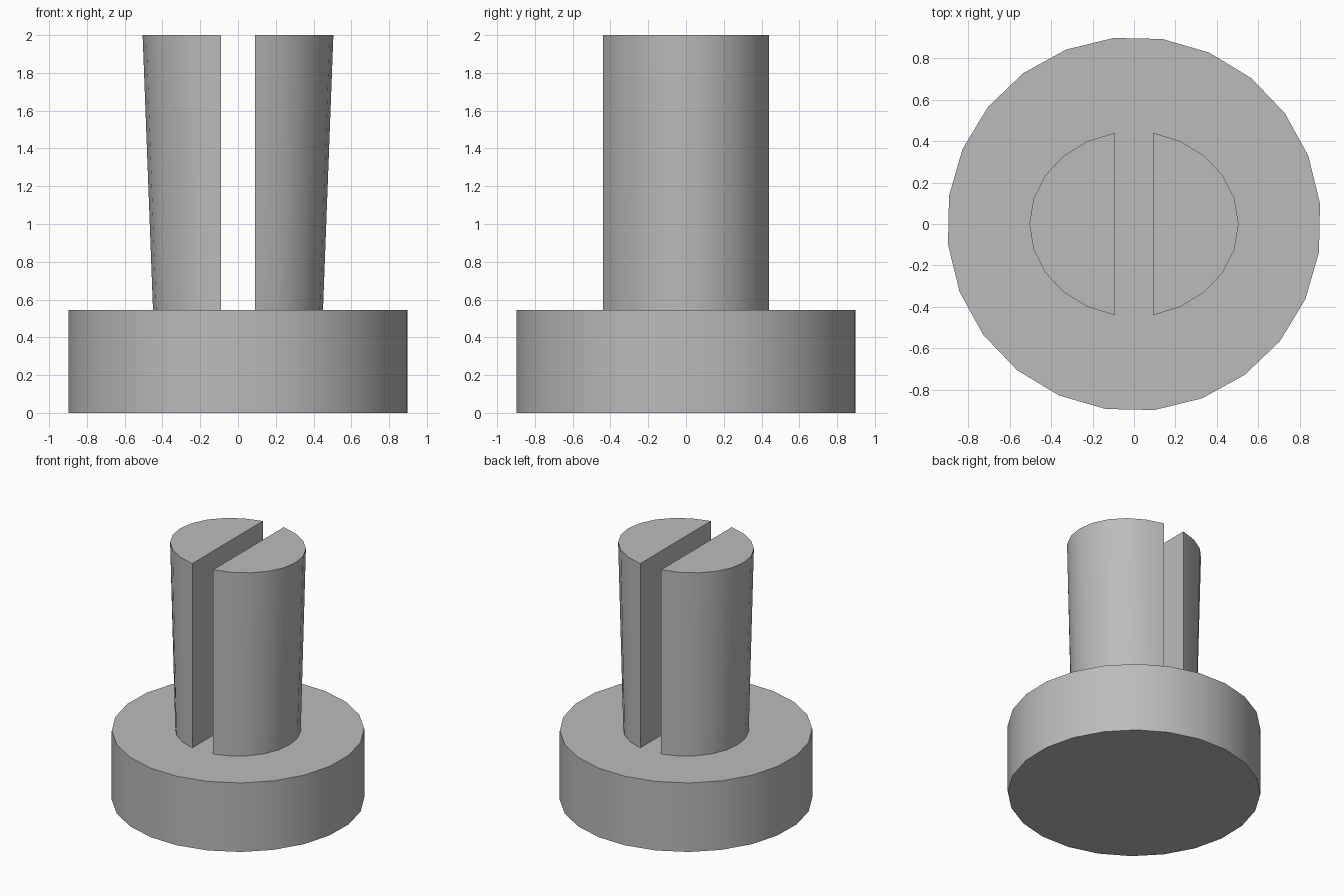
import bpy
import bmesh
from math import acos, cos, sin, radians

if "Cube" in bpy.data.objects:
    bpy.data.objects.remove(bpy.data.objects["Cube"], do_unlink=True)

BASE_TOP, TOP = 0.545, 2.0
ROD_RADIUS, HALF_GAP = 0.45, 0.091
TOP_REACH = 0.505

grey = bpy.data.materials.new("plain grey")
grey.use_nodes = True
colour = (0.5, 0.5, 0.5, 1)
grey.diffuse_color = colour
grey.node_tree.nodes["Principled BSDF"].inputs["Base Color"].default_value = colour


def loft(name, lower, upper, z0, z1):
    """Closed solid between two matching outlines."""
    bm = bmesh.new()
    low = [bm.verts.new((x, y, z0)) for x, y in lower]
    high = [bm.verts.new((x, y, z1)) for x, y in upper]
    bm.faces.new(low[::-1])
    bm.faces.new(high)
    n = len(low)
    for i in range(n):
        j = (i + 1) % n
        bm.faces.new((low[i], low[j], high[j], high[i]))
    bmesh.ops.recalc_face_normals(bm, faces=bm.faces)
    mesh = bpy.data.meshes.new(name)
    bm.to_mesh(mesh)
    bm.free()
    mesh.materials.append(grey)
    obj = bpy.data.objects.new(name, mesh)
    bpy.context.collection.objects.link(obj)
    bpy.ops.object.select_all(action="DESELECT")
    obj.select_set(True)
    bpy.context.view_layer.objects.active = obj
    bpy.ops.object.shade_smooth_by_angle(angle=radians(30))
    return obj


# Round base, its facets turned slightly off axis
angles = [radians(6.3 + 15 * i) for i in range(24)]
disc = [(0.904 * cos(a), 0.904 * sin(a)) for a in angles]
loft("base_disc", disc, disc, 0, BASE_TOP)

# Two prongs: circle segments that widen outward towards the top
limit = acos(HALF_GAP / ROD_RADIUS)
arc = [limit * (i / 5 - 1) for i in range(11)]
segment = [(ROD_RADIUS * cos(a), ROD_RADIUS * sin(a)) for a in arc]
spread = (TOP_REACH - HALF_GAP) / (ROD_RADIUS - HALF_GAP)
wide = [(HALF_GAP + (x - HALF_GAP) * spread, y) for x, y in segment]
for side, name in ((1, "left_prong"), (-1, "right_prong")):
    loft(name, [(side * x, y) for x, y in segment],
         [(side * x, y) for x, y in wide], BASE_TOP, TOP)
